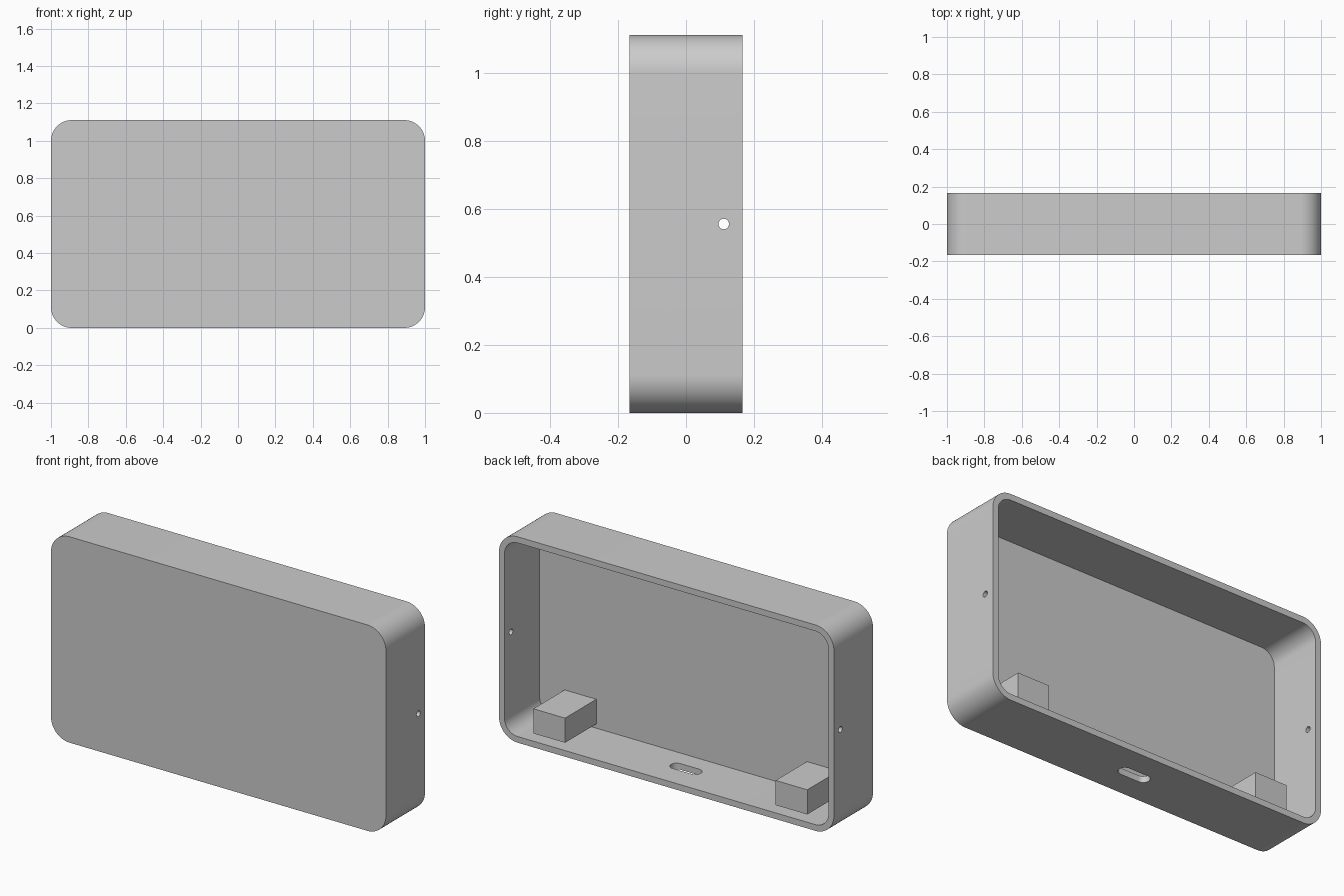
import bpy
import math
from mathutils import Matrix, Vector

cube = bpy.data.objects.get("Cube")
if cube:
    bpy.data.objects.remove(cube, do_unlink=True)

WIDTH, HEIGHT, DEPTH = 2.0, 1.111, 0.333
WALL, CORNER = 0.0333, 0.111
MID = HEIGHT / 2

grey = bpy.data.materials.new("plain grey")
grey.use_nodes = True
COLOUR = (0.6, 0.6, 0.6, 1)
grey.diffuse_color = COLOUR
grey.node_tree.nodes["Principled BSDF"].inputs["Base Color"].default_value = COLOUR


def rounded_outline(w, h, r, steps=16):
    """Counter-clockwise outline of a rounded rectangle centred on the origin."""
    points = []
    for quarter, (sx, sy) in enumerate([(1, 1), (-1, 1), (-1, -1), (1, -1)]):
        for i in range(steps + 1):
            a = (quarter + i / steps) * math.pi / 2
            p = (sx * (w / 2 - r) + r * math.cos(a), sy * (h / 2 - r) + r * math.sin(a))
            if not points or math.dist(p, points[-1]) > 1e-5:
                points.append(p)
    if math.dist(points[0], points[-1]) < 1e-5:
        points.pop()
    return points


def prism(name, outline, length, location, turn=None):
    """Extrude an outline along its own z, centred on location."""
    n = len(outline)
    verts = [(x, y, z) for z in (-length / 2, length / 2) for x, y in outline]
    faces = [list(range(n))[::-1], list(range(n, 2 * n))]
    faces += [[i, (i + 1) % n, n + (i + 1) % n, n + i] for i in range(n)]
    mesh = bpy.data.meshes.new(name)
    mesh.from_pydata(verts, [], faces)
    mesh.transform(Matrix.Translation(Vector(location)) @ (turn or Matrix()))
    mesh.materials.append(grey)
    obj = bpy.data.objects.new(name, mesh)
    bpy.context.collection.objects.link(obj)
    return obj


def activate(obj):
    bpy.ops.object.select_all(action='DESELECT')
    obj.select_set(True)
    bpy.context.view_layer.objects.active = obj


def cut(target, cutter):
    cutter.hide_render = True
    mod = target.modifiers.new("cut", 'BOOLEAN')
    mod.operation = 'DIFFERENCE'
    mod.solver = 'EXACT'
    mod.object = cutter
    activate(target)
    bpy.ops.object.modifier_apply(modifier=mod.name)
    bpy.data.objects.remove(cutter, do_unlink=True)


upright = Matrix.Rotation(math.pi / 2, 4, 'X')
sideways = Matrix.Rotation(math.pi / 2, 4, 'Y')

# Case shell, hollow and open at the back
shell = prism("case_shell", rounded_outline(WIDTH, HEIGHT, CORNER), DEPTH, (0, 0, MID), upright)
cut(shell, prism("cavity_cutter",
                 rounded_outline(WIDTH - 2 * WALL, HEIGHT - 2 * WALL, CORNER - WALL),
                 DEPTH, (0, WALL, MID), upright))

# Screw holes through both side walls
for side in (-1, 1):
    cut(shell, prism("screw_hole_cutter", rounded_outline(0.031, 0.031, 0.0155, 8),
                     0.2, (side * WIDTH / 2, 0.111, MID), sideways))

# Cable slot through the bottom wall
cut(shell, prism("cable_slot_cutter", rounded_outline(0.178, 0.067, 0.0333, 12), 0.1, (0, 0, 0.01)))

activate(shell)
bpy.ops.object.shade_smooth_by_angle(angle=math.radians(30))

# Mounting blocks standing off the front panel
bx, by, bz = 0.189, 0.267, 0.133
rectangle = [(-bx / 2, -by / 2), (bx / 2, -by / 2), (bx / 2, by / 2), (-bx / 2, by / 2)]
for side, label in ((-1, "right"), (1, "left")):
    prism(label + "_mounting_block", rectangle, bz, (side * 0.723, 0, 0.123))
